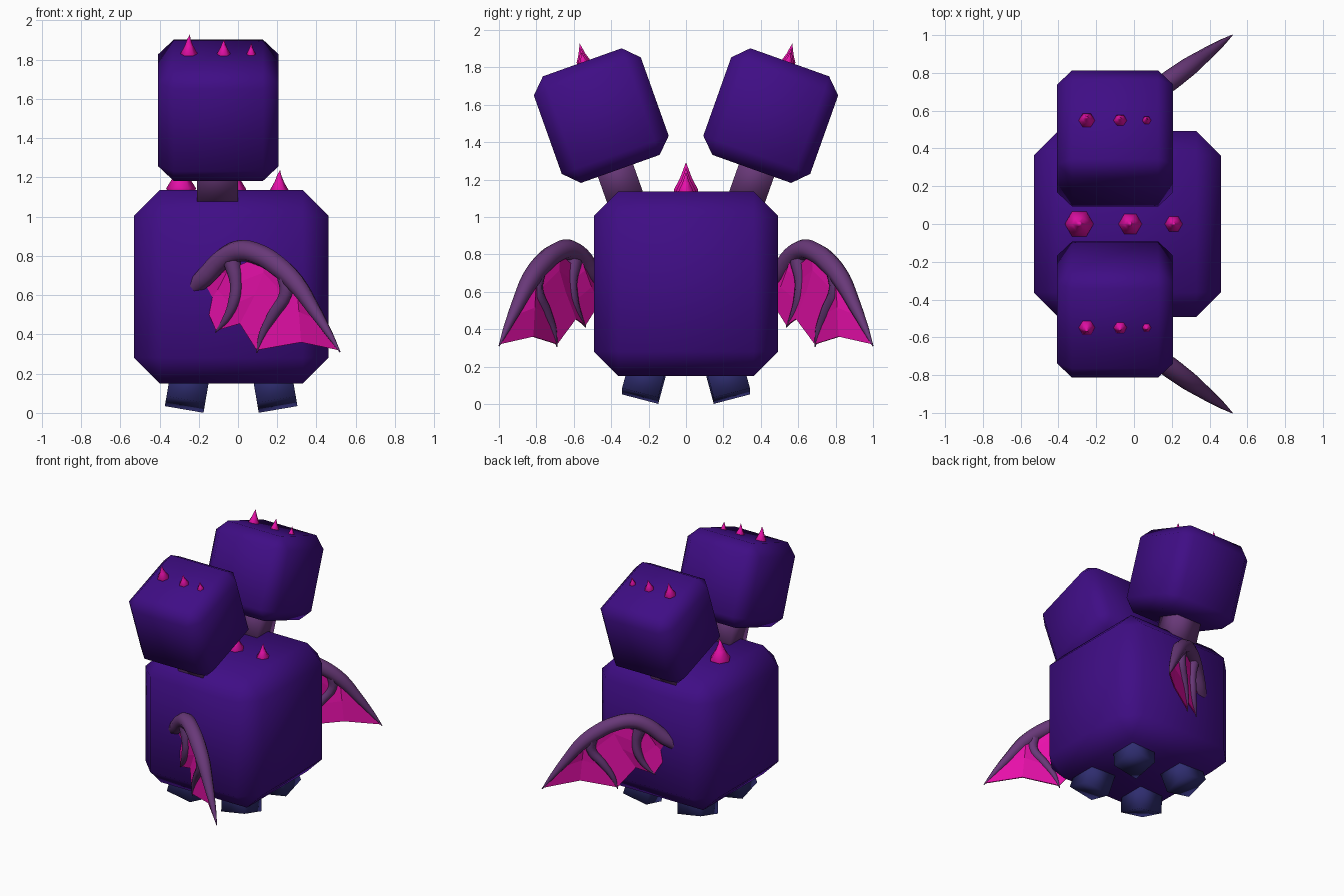
import bpy, bmesh, math
from mathutils import Matrix, Vector, Euler

if "Cube" in bpy.data.objects:
    bpy.data.objects.remove(bpy.data.objects["Cube"], do_unlink=True)


def material(name, rgb):
    m = bpy.data.materials.new(name)
    m.use_nodes = True
    m.diffuse_color = (*rgb, 1)
    for n in m.node_tree.nodes:
        if n.type == 'BSDF_PRINCIPLED':
            n.inputs["Base Color"].default_value = (*rgb, 1)
    return m


hide = material("violet_hide", (0.05, 0.004, 0.235))
pink = material("hot_pink", (0.8, 0.005, 0.4))
bone = material("dusky_purple", (0.14, 0.04, 0.19))
navy = material("navy", (0.028, 0.026, 0.16))


def finish(name, bm, mat, smooth=True):
    bmesh.ops.recalc_face_normals(bm, faces=bm.faces)
    me = bpy.data.meshes.new(name)
    for f in bm.faces:
        f.smooth = smooth
    bm.to_mesh(me)
    bm.free()
    me.materials.append(mat)
    ob = bpy.data.objects.new(name, me)
    bpy.context.collection.objects.link(ob)
    return ob


def box(name, size, loc, rot, mat, bevel=0):
    """Smooth-shaded box with optional single-step chamfer."""
    bm = bmesh.new()
    bmesh.ops.create_cube(bm, size=1)
    bmesh.ops.scale(bm, vec=size, verts=bm.verts)
    if bevel:
        bmesh.ops.bevel(bm, geom=bm.edges[:], offset=bevel, segments=1,
                        affect='EDGES', profile=0.5)
    ob = finish(name, bm, mat)
    ob.location = loc
    ob.rotation_euler = rot
    return ob


def spike(name, r, h, loc, tilt=0):
    """Six-sided horn with a slightly concave taper."""
    bm = bmesh.new()
    rings = []
    for k, t in ((0.85, 0), (1, 0.15), (0.5, 0.5), (0.2, 0.8)):
        rings.append([bm.verts.new((r * k * math.cos(i * math.pi / 3),
                                    r * k * math.sin(i * math.pi / 3), h * t))
                      for i in range(6)])
    tip = bm.verts.new((r * 0.1, 0, h))
    for a, b in zip(rings, rings[1:]):
        for i in range(6):
            j = (i + 1) % 6
            bm.faces.new((a[i], a[j], b[j], b[i]))
    for i in range(6):
        bm.faces.new((rings[-1][i], rings[-1][(i + 1) % 6], tip))
    bm.faces.new(rings[0])
    ob = finish(name, bm, pink)
    ob.location = loc
    ob.rotation_euler = (tilt, 0, 0)


def on_wing(s, x, z, off=0):
    """Place a profile point on the slanted upright plane of a wing."""
    return Vector((x - 0.59 * off, s * (0.62 + 0.73 * x + 0.81 * off), z))


def wing_bone(name, s, pts):
    """Tapered round tube through (x, z, radius) points."""
    cu = bpy.data.curves.new(name, 'CURVE')
    cu.dimensions = '3D'
    cu.bevel_depth = 1
    cu.bevel_resolution = 2
    cu.resolution_u = 4
    cu.use_fill_caps = True
    sp = cu.splines.new('BEZIER')
    sp.bezier_points.add(len(pts) - 1)
    for p, (x, z, r) in zip(sp.bezier_points, pts):
        p.co = on_wing(s, x, z)
        p.radius = r
        p.handle_left_type = p.handle_right_type = 'AUTO'
    cu.materials.append(bone)
    ob = bpy.data.objects.new(name, cu)
    bpy.context.collection.objects.link(ob)
    bpy.ops.object.select_all(action='DESELECT')
    ob.select_set(True)
    bpy.context.view_layer.objects.active = ob
    bpy.ops.object.convert(target='MESH')
    bpy.context.object.data.shade_smooth()


def membrane(name, s, a, b, lift):
    """Folded skin between two bones, with a raised scalloped middle."""
    bm = bmesh.new()
    rows = []
    for (ax, az), (bx, bz) in zip(a, b):
        mid = on_wing(s, (ax + bx) / 2, (az + bz) / 2 + lift, -0.03)
        rows.append([bm.verts.new(p) for p in
                     (on_wing(s, ax, az), mid, on_wing(s, bx, bz))])
    for p, q in zip(rows, rows[1:]):
        for i in range(2):
            bm.faces.new((p[i], p[i + 1], q[i + 1], q[i]))
    ob = finish(name, bm, pink, False)
    mod = ob.modifiers.new("thickness", 'SOLIDIFY')
    mod.thickness = 0.008
    mod.offset = 0


# Body and its row of back spikes
box("body", (0.99, 0.985, 0.985), (-0.035, 0, 0.643), (0, 0, 0), hide, 0.13)
for x, r, h in ((-0.29, 0.076, 0.175), (-0.02, 0.062, 0.145), (0.21, 0.047, 0.12)):
    spike("back_spike", r, h, (x, 0, 1.118))

# Feet, splayed outward
for sx in (-1, 1):
    for sy in (-1, 1):
        rot = Euler((sy * 0.26, -sx * 0.17, 0))
        up = rot.to_matrix() @ Vector((0, 0, 0.1))
        base = Vector((-0.035 + sx * 0.235, sy * 0.245, 0.043))
        box("foot", (0.2, 0.2, 0.2), base + up, rot, navy)

# Wing outlines as (x, z, radius)
arm = [(-0.25, 0.62, 0.035), (-0.17, 0.69, 0.052), (-0.07, 0.79, 0.055),
       (0.01, 0.825, 0.055), (0.11, 0.805, 0.055), (0.2, 0.75, 0.055),
       (0.29, 0.665, 0.05), (0.39, 0.52, 0.034), (0.46, 0.41, 0.02),
       (0.52, 0.31, 0.003)]
outer_finger = [(0.24, 0.71, 0.045), (0.245, 0.61, 0.035), (0.18, 0.5, 0.03),
                (0.125, 0.4, 0.02), (0.095, 0.305, 0.003)]
inner_finger = [(-0.03, 0.77, 0.045), (-0.01, 0.66, 0.032), (-0.02, 0.57, 0.03),
                (-0.06, 0.48, 0.02), (-0.115, 0.41, 0.003)]
# Lines the skin hangs from
root_line = [(-0.06, 0.78), (-0.14, 0.71), (-0.21, 0.64), (-0.25, 0.6)]
inner_line = [(-0.02, 0.74), (-0.01, 0.66), (-0.03, 0.55), (-0.11, 0.42)]
outer_line = [(0.24, 0.7), (0.24, 0.6), (0.17, 0.48), (0.097, 0.32)]
tip_line = [(0.27, 0.69), (0.33, 0.61), (0.42, 0.47), (0.515, 0.32)]

for s, side in ((-1, "front"), (1, "back")):
    # Neck and head, leaning outward
    lean = -s * 0.342
    box(side + "_neck", (0.21, 0.2, 0.3), (-0.105, s * 0.365, 1.215),
        (lean, 0, 0), bone)
    box(side + "_head", (0.615, 0.607, 0.605), (-0.1, s * 0.453, 1.542),
        (lean, 0, 0), hide, 0.08)
    for x, r, h in ((-0.25, 0.043, 0.115), (-0.073, 0.036, 0.09), (0.067, 0.026, 0.07)):
        spike(side + "_head_spike", r, h, (x, s * 0.545, 1.815), lean * 0.6)
    # Wing
    wing_bone(side + "_wing_arm", s, arm)
    wing_bone(side + "_wing_outer_finger", s, outer_finger)
    wing_bone(side + "_wing_inner_finger", s, inner_finger)
    membrane(side + "_wing_root_skin", s, root_line, inner_line, 0.03)
    membrane(side + "_wing_middle_skin", s, inner_line, outer_line, 0.085)
    membrane(side + "_wing_tip_skin", s, outer_line, tip_line, 0.04)
